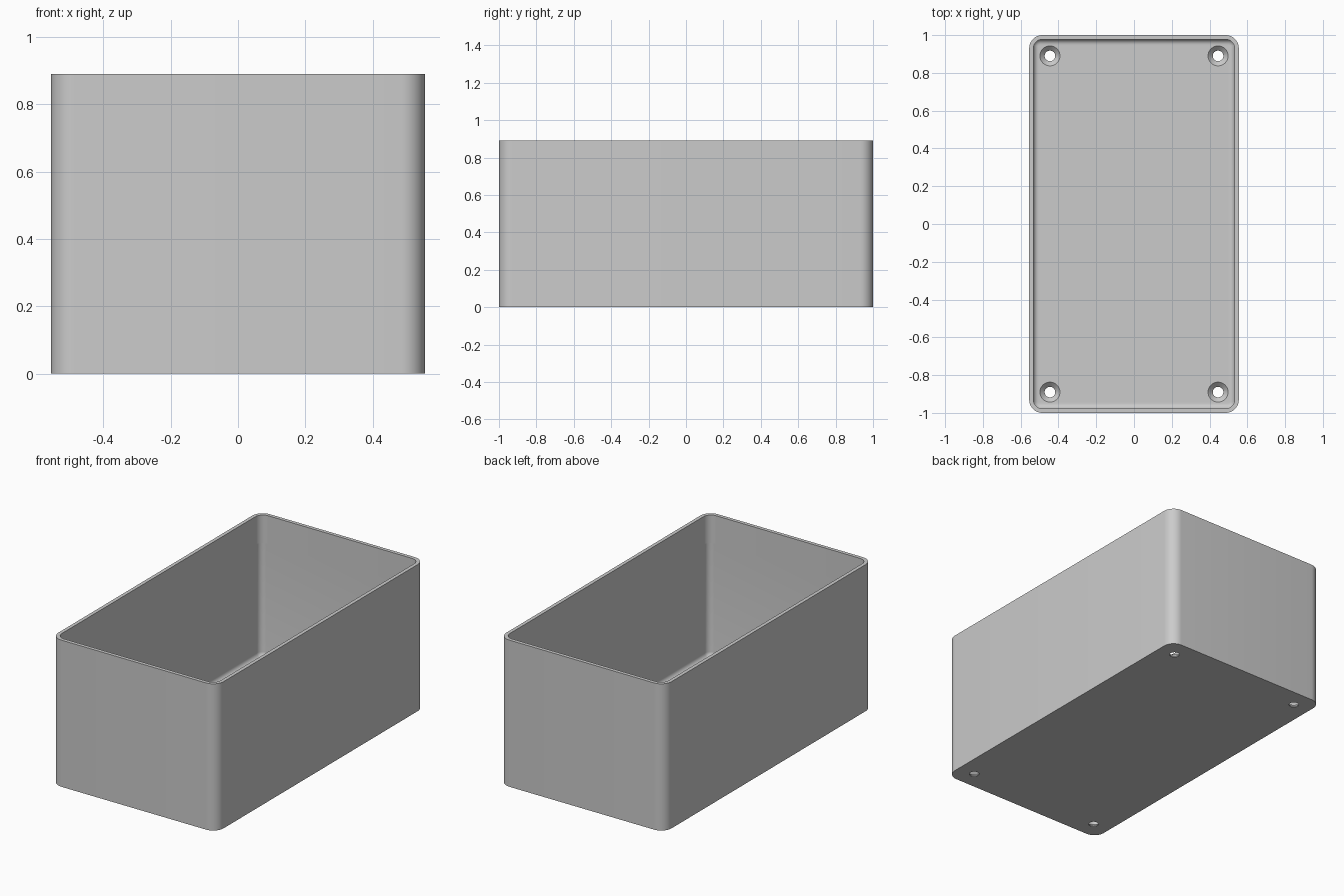
import bpy, bmesh, math

cube = bpy.data.objects.get("Cube")
if cube:
    bpy.data.objects.remove(cube, do_unlink=True)

HALF_X, HALF_Y, HEIGHT = 0.555, 1.0, 0.89
WALL, FLOOR, FILLET = 0.022, 0.03, 0.028
LEDGE_Z = 0.72
SEGMENTS = 10

grey = bpy.data.materials.new("plain grey")
grey.use_nodes = True
colour = (0.6, 0.6, 0.6, 1)
grey.diffuse_color = colour
grey.node_tree.nodes["Principled BSDF"].inputs["Base Color"].default_value = colour


def ring(bm, inset, radius, z):
    """Rounded rectangle of vertices at height z."""
    verts = []
    for corner, (sx, sy) in enumerate([(1, 1), (-1, 1), (-1, -1), (1, -1)]):
        cx = sx * (HALF_X - inset - radius)
        cy = sy * (HALF_Y - inset - radius)
        for i in range(SEGMENTS + 1):
            a = math.pi / 2 * (corner + i / SEGMENTS)
            verts.append(bm.verts.new((cx + radius * math.cos(a), cy + radius * math.sin(a), z)))
    return verts


def loft(bm, rings):
    """Skin successive rings and cap both ends."""
    for low, high in zip(rings, rings[1:]):
        n = len(low)
        for i in range(n):
            j = (i + 1) % n
            bm.faces.new((low[i], low[j], high[j], high[i]))
    bm.faces.new(rings[0][::-1])
    bm.faces.new(rings[-1])
    bmesh.ops.recalc_face_normals(bm, faces=bm.faces)


def make_object(name, bm):
    mesh = bpy.data.meshes.new(name)
    bm.to_mesh(mesh)
    bm.free()
    mesh.materials.append(grey)
    obj = bpy.data.objects.new(name, mesh)
    bpy.context.collection.objects.link(obj)
    return obj


# Open box: outer shell, rim, inner wall with corner ledge, filleted floor
bm = bmesh.new()
lower_r = 0.036
rings = [
    ring(bm, 0, 0.07, 0),
    ring(bm, 0, 0.07, HEIGHT),
    ring(bm, WALL, 0.05, HEIGHT),
    ring(bm, WALL, 0.05, LEDGE_Z),
    ring(bm, WALL, lower_r, LEDGE_Z),
]
steps = 6
for i in range(steps + 1):
    a = math.pi / 2 * i / steps
    shrink = FILLET * (1 - math.cos(a))
    rings.append(ring(bm, WALL + shrink, lower_r - shrink,
                      FLOOR + FILLET * (1 - math.sin(a))))
loft(bm, rings)
box = make_object("open_box", bm)

# Countersunk screw hole cutters, one per corner
bm = bmesh.new()
profile = [(0.028, -0.02), (0.028, 0.005), (0.053, FLOOR), (0.053, FLOOR + 0.04)]
sides = 32
for sx in (-1, 1):
    for sy in (-1, 1):
        loops = [[bm.verts.new((sx * 0.445 + r * math.cos(math.tau * k / sides),
                                sy * 0.89 + r * math.sin(math.tau * k / sides), z))
                  for k in range(sides)] for r, z in profile]
        loft(bm, loops)
cutter = make_object("screw_hole_cutter", bm)
cutter.hide_render = True

# Cut the holes and finish the shading
bpy.ops.object.select_all(action='DESELECT')
bpy.context.view_layer.objects.active = box
box.select_set(True)
cut = box.modifiers.new("screw_holes", 'BOOLEAN')
cut.operation = 'DIFFERENCE'
cut.solver = 'EXACT'
cut.object = cutter
bpy.ops.object.modifier_apply(modifier=cut.name)
bpy.data.objects.remove(cutter, do_unlink=True)
bpy.ops.object.shade_smooth_by_angle(angle=math.radians(30))
